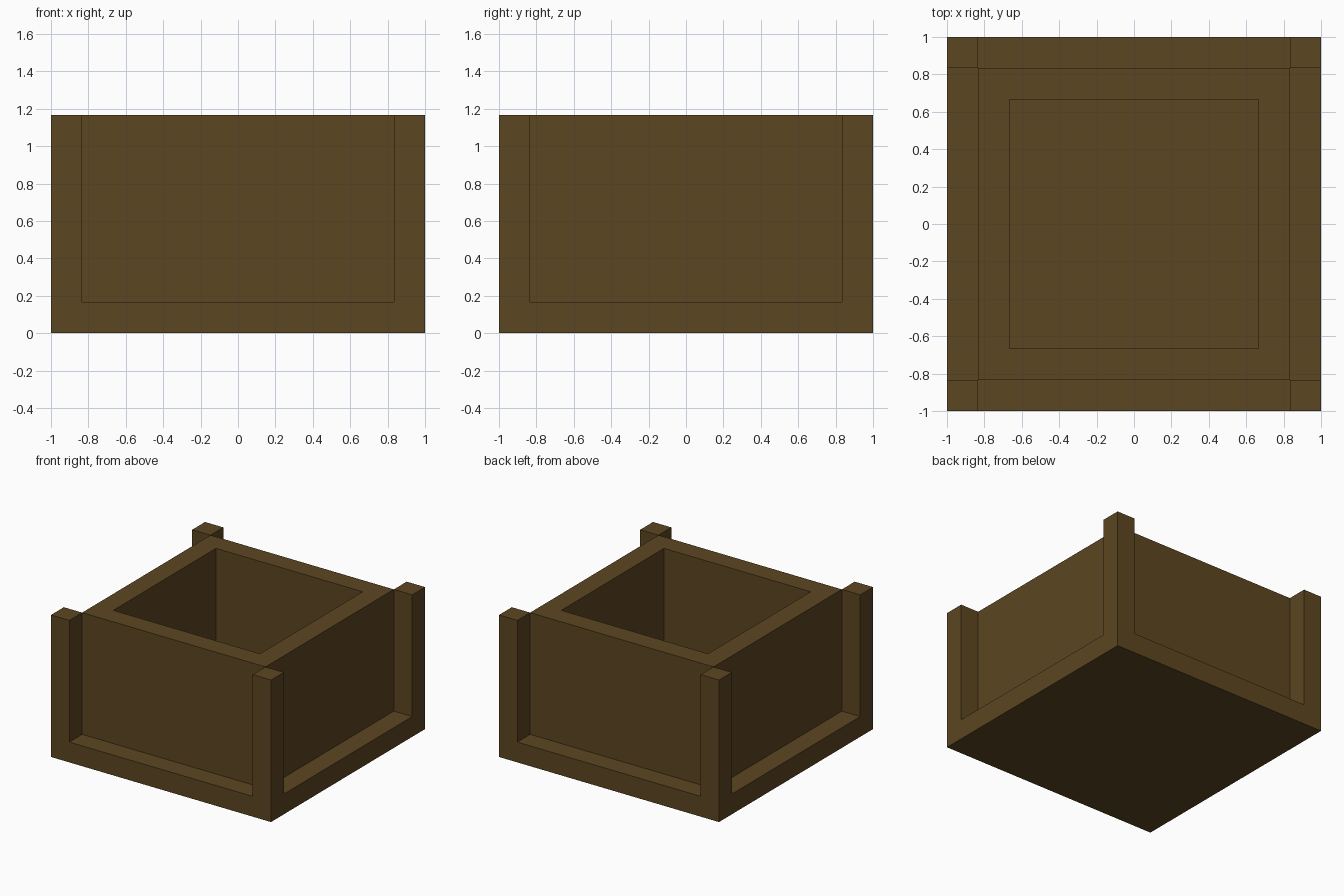
import bpy
import bmesh

cube = bpy.data.objects.get("Cube")
if cube:
    bpy.data.objects.remove(cube, do_unlink=True)

U = 1 / 6              # board thickness, the module for every part
HEIGHT = 7 * U
OUTER, WALL, INNER = 1.0, 1.0 - U, 1.0 - 2 * U

wood = bpy.data.materials.new("dark_brown_wood")
wood.use_nodes = True
colour = (0.107, 0.061, 0.0152, 1)
wood.diffuse_color = colour
bsdf = wood.node_tree.nodes["Principled BSDF"]
bsdf.inputs["Base Color"].default_value = colour
bsdf.inputs["Roughness"].default_value = 0.9


def add_object(name, bm):
    bmesh.ops.recalc_face_normals(bm, faces=bm.faces)
    mesh = bpy.data.meshes.new(name)
    bm.to_mesh(mesh)
    bm.free()
    mesh.materials.append(wood)
    obj = bpy.data.objects.new(name, mesh)
    bpy.context.collection.objects.link(obj)
    return obj


def add_box(name, lo, hi):
    bm = bmesh.new()
    bmesh.ops.create_cube(bm, size=1)
    for v in bm.verts:
        v.co = [a + (c + 0.5) * (b - a) for a, b, c in zip(lo, hi, v.co)]
    return add_object(name, bm)


def add_square_frame(name, outer, inner, z0, z1):
    """Sweep a rectangular section around a square, leaving the middle open."""
    bm = bmesh.new()
    section = [(outer, z0), (outer, z1), (inner, z1), (inner, z0)]
    corners = [(-1, -1), (1, -1), (1, 1), (-1, 1)]
    rings = [[bm.verts.new((sx * r, sy * r, z)) for r, z in section]
             for sx, sy in corners]
    for i in range(4):
        a, b = rings[i], rings[(i + 1) % 4]
        for j in range(4):
            k = (j + 1) % 4
            bm.faces.new((a[j], b[j], b[k], a[k]))
    return add_object(name, bm)


# Base slab, whose top is also the floor of the box
add_box("base", (-OUTER, -OUTER, 0), (OUTER, OUTER, U))

# Four joined walls, set in from the edge of the base
add_square_frame("walls", WALL, INNER, U, HEIGHT)

# Corner posts, flush with the outside of the base and the wall tops
for side, sx in (("left", 1), ("right", -1)):
    for end, sy in (("front", -1), ("back", 1)):
        xs = sorted((sx * WALL, sx * OUTER))
        ys = sorted((sy * WALL, sy * OUTER))
        add_box(f"{end}_{side}_post", (xs[0], ys[0], U), (xs[1], ys[1], HEIGHT))
